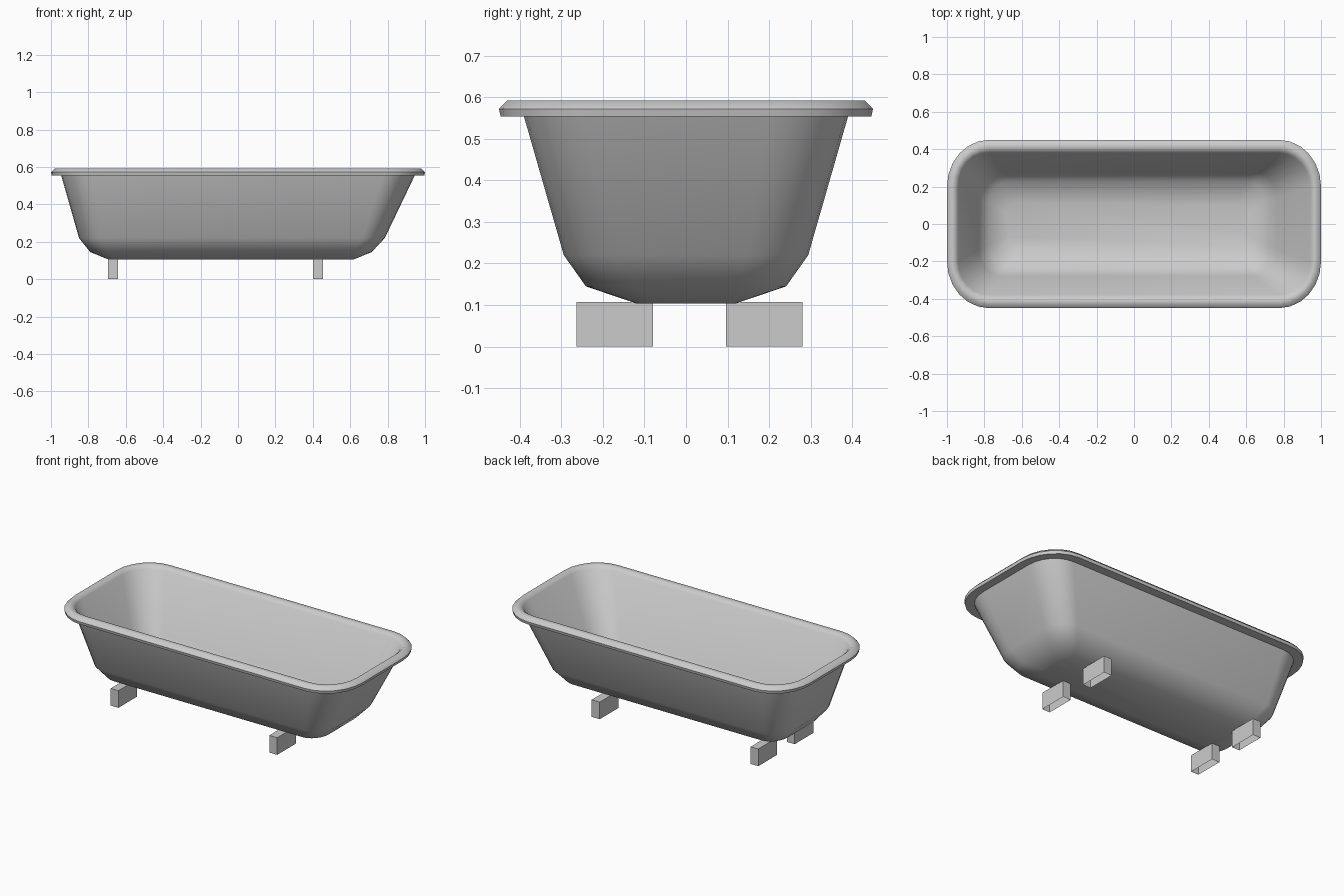
import bpy, bmesh, math

if "Cube" in bpy.data.objects:
    bpy.data.objects.remove(bpy.data.objects["Cube"])

SEG = 6  # segments per rounded corner


def ring(bm, x0, x1, hy, rx, ry, z):
    """Rounded rectangle loop with elliptical corners."""
    verts = []
    for k in range(4):
        sx = 1 if k in (0, 3) else -1
        sy = 1 if k in (0, 1) else -1
        cx = x1 - rx if sx > 0 else x0 + rx
        cy = sy * (hy - ry)
        for i in range(SEG + 1):
            a = math.radians(90 * k + 90 * i / SEG)
            verts.append(bm.verts.new((cx + rx * math.cos(a), cy + ry * math.sin(a), z)))
    return verts


def finish(bm, name, smooth=None):
    mesh = bpy.data.meshes.new(name)
    bm.to_mesh(mesh)
    bm.free()
    ob = bpy.data.objects.new(name, mesh)
    bpy.context.collection.objects.link(ob)
    if smooth:
        bpy.ops.object.select_all(action='DESELECT')
        bpy.context.view_layer.objects.active = ob
        ob.select_set(True)
        bpy.ops.object.shade_smooth_by_angle(angle=math.radians(smooth))
    return ob


# Tub: one skin from the outer floor, over the rolled rim, to the inner floor
profile = [  # x0, x1, half width, corner rx, corner ry, z
    (-0.69, 0.615, 0.12, 0.06, 0.06, 0.104),
    (-0.79, 0.715, 0.241, 0.10, 0.12, 0.145),
    (-0.85, 0.785, 0.294, 0.12, 0.145, 0.22),
    (-0.945, 0.945, 0.39, 0.17, 0.19, 0.554),
    (-0.996, 0.996, 0.446, 0.22, 0.245, 0.554),
    (-1.0, 1.0, 0.45, 0.225, 0.25, 0.572),
    (-0.98, 0.98, 0.43, 0.205, 0.23, 0.592),
    (-0.96, 0.96, 0.402, 0.185, 0.202, 0.592),
    (-0.94, 0.94, 0.38, 0.165, 0.18, 0.575),
    (-0.83, 0.765, 0.278, 0.12, 0.14, 0.222),
    (-0.775, 0.70, 0.228, 0.10, 0.115, 0.157),
    (-0.68, 0.605, 0.115, 0.06, 0.06, 0.12),
]
bm = bmesh.new()
rings = [ring(bm, *p) for p in profile]
for a, b in zip(rings, rings[1:]):
    n = len(a)
    for i in range(n):
        j = (i + 1) % n
        bm.faces.new((a[i], a[j], b[j], b[i]))
bm.faces.new(rings[0][::-1])
bm.faces.new(rings[-1])
bmesh.ops.recalc_face_normals(bm, faces=bm.faces)
finish(bm, "bathtub", 50)


# Feet: four blocks, open underneath
def foot(name, x0, x1, y0, y1, h):
    bm = bmesh.new()
    bmesh.ops.create_cube(bm, size=1)
    for v in bm.verts:
        v.co = (x1 if v.co.x > 0 else x0, y1 if v.co.y > 0 else y0, h if v.co.z > 0 else 0)
    bm.normal_update()
    bmesh.ops.delete(bm, geom=[f for f in bm.faces if f.normal.z < -0.5], context='FACES_ONLY')
    finish(bm, name)


for end, x0, x1 in (("left", -0.695, -0.642), ("right", 0.40, 0.455)):
    for side, y0, y1 in (("front", -0.263, -0.079), ("back", 0.096, 0.28)):
        foot(f"{side}_{end}_foot", x0, x1, y0, y1, 0.107)
